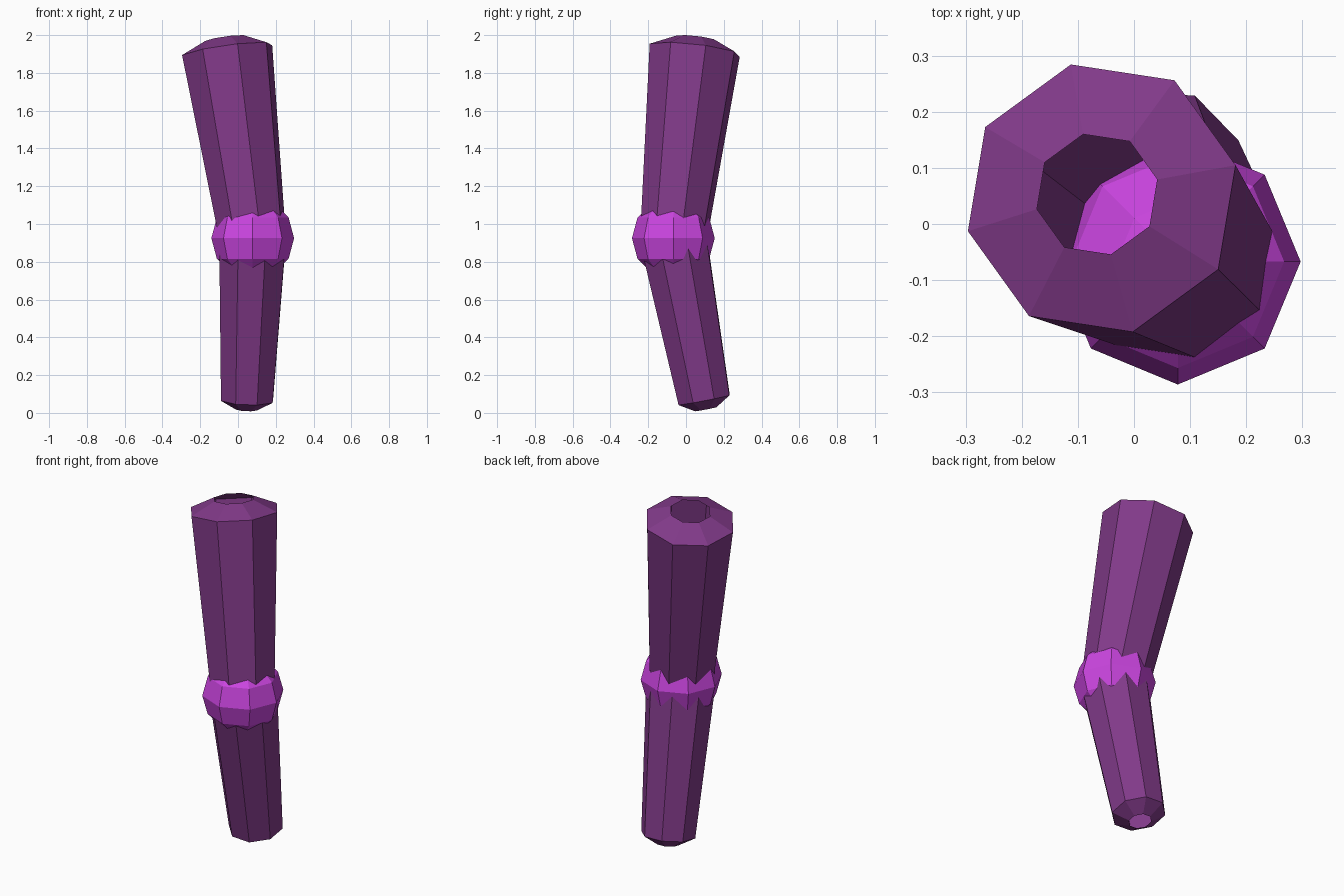
import bpy, bmesh
from math import cos, sin, radians, tau
from mathutils import Vector

if "Cube" in bpy.data.objects:
    bpy.data.objects.remove(bpy.data.objects["Cube"])

SIDES = 8
KNEE = Vector((0.078, -0.067, 0.925))


def material(name, color):
    m = bpy.data.materials.new(name)
    m.diffuse_color = color
    m.use_nodes = True
    m.node_tree.nodes["Principled BSDF"].inputs["Base Color"].default_value = m.diffuse_color
    return m


def finish(bm, name, mat):
    mesh = bpy.data.meshes.new(name)
    bm.to_mesh(mesh)
    bm.free()
    mesh.materials.append(mat)
    obj = bpy.data.objects.new(name, mesh)
    bpy.context.collection.objects.link(obj)
    return obj


def limb(name, start, end, profile, turn, mat):
    """Open faceted tube; profile = (distance past the end ring or None for start, radius)."""
    axis = (end - start).normalized()
    up = axis if axis.z > 0 else -axis
    u = (Vector((1, 0, 0)) - up * up.x).normalized()
    v = up.cross(u)
    bm = bmesh.new()
    rings = []
    for offset, radius in profile:
        c = start if offset is None else end + axis * offset
        rings.append([bm.verts.new(c + radius * (u * cos(a) + v * sin(a)))
                      for a in (radians(turn) + tau * i / SIDES for i in range(SIDES))])
    for lo, hi in zip(rings, rings[1:]):
        for i in range(SIDES):
            j = (i + 1) % SIDES
            quad = (lo[i], lo[j], hi[j], hi[i])
            bm.faces.new(quad if axis.z > 0 else quad[::-1])
    return finish(bm, name, mat)


purple = material("limb_purple", (0.22, 0.042, 0.25, 1))
magenta = material("knee_magenta", (0.6, 0.06, 0.75, 1))

# Upper and lower limb: tapered octagonal tubes with chamfered open ends
limb("upper_limb", KNEE, Vector((-0.0575, 0.046, 1.92)),
     [(None, 0.181), (0, 0.247), (0.062, 0.111)], 13, purple)
limb("lower_limb", KNEE, Vector((0.048, 0.096, 0.069)),
     [(None, 0.19), (0, 0.148), (0.05, 0.062)], 21, purple)

# Knee joint: upright low-poly ball
bm = bmesh.new()
bmesh.ops.create_uvsphere(bm, u_segments=SIDES, v_segments=6, radius=0.219)
bmesh.ops.translate(bm, verts=bm.verts, vec=KNEE)
finish(bm, "knee_joint", magenta)
